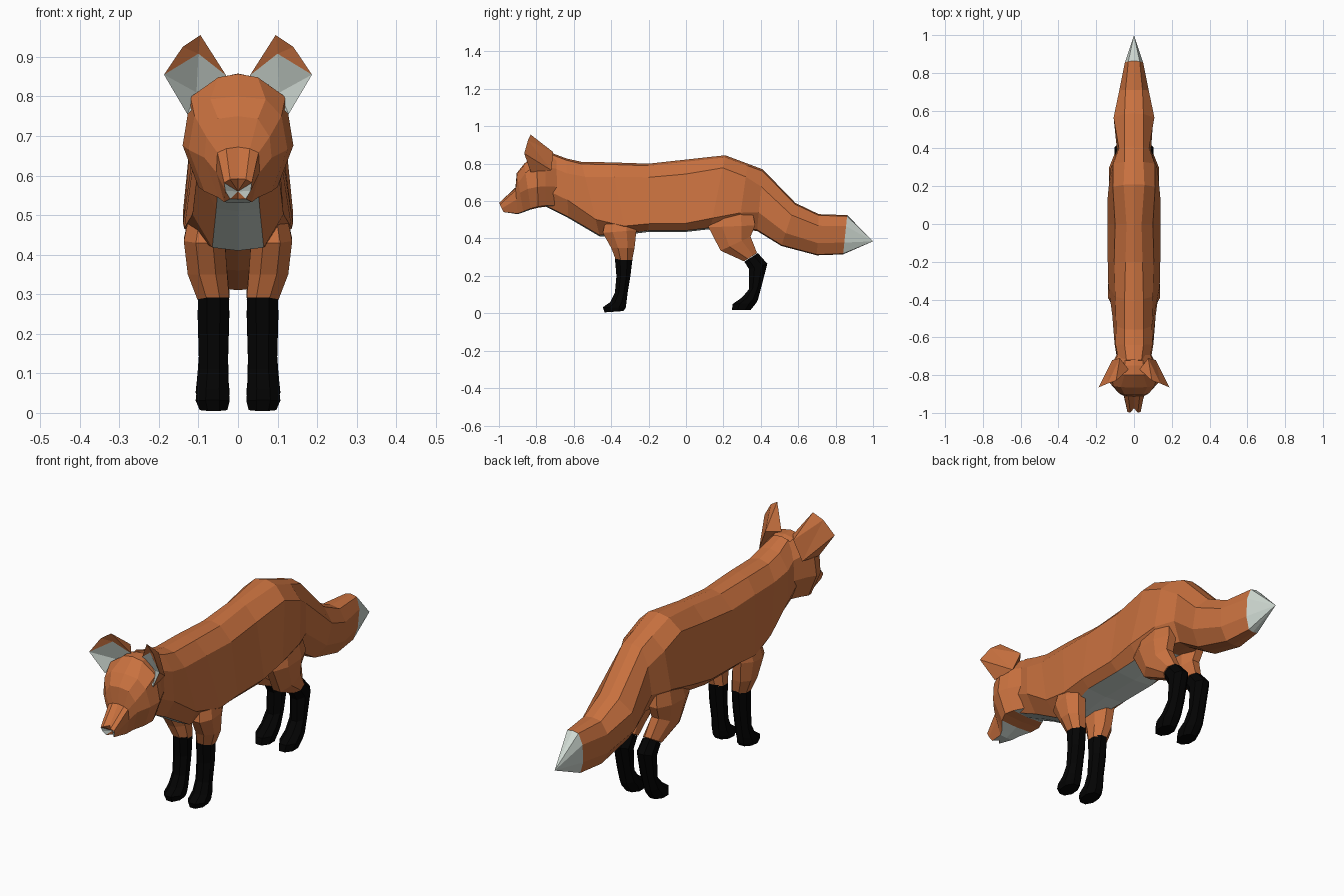
import bpy, bmesh, math

if "Cube" in bpy.data.objects:
    bpy.data.objects.remove(bpy.data.objects["Cube"])


def material(name, rgb):
    m = bpy.data.materials.new(name)
    m.diffuse_color = (*rgb, 1)
    m.use_nodes = True
    m.node_tree.nodes["Principled BSDF"].inputs["Base Color"].default_value = m.diffuse_color
    return m


ORANGE = material("orange fur", (0.585, 0.166, 0.05))
WHITE = material("white fur", (0.63, 0.70, 0.65))
BLACK = material("black fur", (0.001, 0.001, 0.001))


def make_object(name, bm, mats, mirror=False):
    bmesh.ops.recalc_face_normals(bm, faces=bm.faces)
    me = bpy.data.meshes.new(name)
    bm.to_mesh(me)
    bm.free()
    for m in mats:
        me.materials.append(m)
    ob = bpy.data.objects.new(name, me)
    bpy.context.collection.objects.link(ob)
    if mirror:
        ob.modifiers.new("Mirror", 'MIRROR').use_mirror_merge = False
    return ob


def loft(rings, tip=None):
    """Skin a row of equal point rings, capped at both ends or closed to a tip."""
    bm = bmesh.new()
    vs = [[bm.verts.new(p) for p in r] for r in rings]
    n = len(vs[0])
    for a, b in zip(vs, vs[1:]):
        for i in range(n):
            j = (i + 1) % n
            bm.faces.new((a[i], a[j], b[j], b[i]))
    bm.faces.new(vs[0])
    if tip:
        t = bm.verts.new(tip)
        for i in range(n):
            bm.faces.new((vs[-1][i], vs[-1][(i + 1) % n], t))
    else:
        bm.faces.new(vs[-1])
    bmesh.ops.recalc_face_normals(bm, faces=bm.faces)
    return bm


def body_ring(yt, zt, yb, zb, tw, wu, wl, bw, fu=0.28, fl=0.7):
    """Symmetric ten-sided section from a top and a bottom point plus four half widths."""
    half = [(0, 0), (tw, 0.03), (wu, fu), (wl, fl), (bw, 0.98), (0, 1)]
    pts = [(x, yt + (yb - yt) * t, zt + (zb - zt) * t) for x, t in half]
    return pts + [(-x, y, z) for x, y, z in pts[-2:0:-1]]


def leg_ring(yf, zf, yb, zb, x, rx):
    """Eight-sided section spanning a front and a back point."""
    pts = []
    for k in range(8):
        a = math.pi / 8 + k * math.pi / 4
        c = math.cos(a) / math.cos(math.pi / 8)
        s = math.sin(a) / math.cos(math.pi / 8)
        t = 0.5 + 0.5 * s
        pts.append((x + rx * c, yf + (yb - yf) * t, zf + (zb - zf) * t))
    return pts


# Body and tail: one skin from the neck to the tail tip
body = loft([body_ring(*r) for r in [
    (-.72, .858, -.75, .57, .04, .08, .085, .05, .25, .7),
    (-.64, .828, -.63, .51, .05, .098, .103, .055, .25, .7),
    (-.56, .81, -.46, .41, .05, .095, .115, .065, .2, .77),
    (-.40, .807, -.32, .42, .05, .10, .136, .08, .2, .88),
    (-.20, .80, -.20, .435, .045, .105, .139, .10, .2, .88),
    (.00, .822, .00, .435, .04, .10, .139, .10, .2, .88),
    (.21, .845, .13, .45, .055, .112, .139, .09, .17, .85),
    (.33, .80, .28, .45, .05, .11, .125, .07, .2, .75),
    (.41, .77, .38, .44, .05, .08, .09, .05),
    (.585, .59, .51, .36, .05, .108, .10, .05),
    (.71, .53, .70, .31, .045, .078, .075, .04),
    (.862, .525, .84, .315, .03, .048, .045, .025),
]], tip=(0, 1, .385))
for f in body.faces:
    c = f.calc_center_median()
    underside = f.normal.z < -0.4 and abs(c.x) < .06 and c.y < .22
    tail_tip = c.y > .86
    f.material_index = int(underside or tail_tip)
make_object("body_and_tail", body, [ORANGE, WHITE])

# Head and muzzle, with a notched nose and white lips
head = loft([body_ring(*r) for r in [
    (-.67, .835, -.70, .57, .04, .08, .09, .06, .25, .6),
    (-.75, .857, -.75, .57, .05, .11, .12, .085, .25, .62),
    (-.80, .857, -.79, .565, .05, .12, .14, .10, .2, .62),
    (-.865, .80, -.83, .555, .07, .11, .125, .085, .2, .55),
    (-.905, .75, -.87, .54, .05, .08, .085, .05, .25, .5),
    (-.912, .672, -.90, .53, .03, .052, .055, .035, .1, .45),
    (-1.0, .592, -.975, .54, .02, .035, .032, .02, .2, .6),
]], tip=(0, -.955, .56))
for v in head.verts:
    if abs(v.co.x) < .001 and v.co.y < -.96:
        v.co.y += .025
for f in head.faces:
    c = f.calc_center_median()
    chin = f.normal.z < -0.5 and abs(c.x) < .045 and c.z < .6 and c.y > -.95
    lips = c.y < -.95 and c.z < .57 and abs(c.x) > .009
    f.material_index = int(chin or lips)
make_object("head", head, [ORANGE, WHITE])

# Ears: cupped shells with white inner faces
P = dict(
    inner=(.03, -.77, .853), tip=(.095, -.83, .955), top=(.14, -.845, .925),
    side=(.187, -.865, .855), low=(.128, -.83, .755), back=(.075, -.71, .862),
    rear=(.115, -.72, .765), rim=(.10, -.812, .908), deep=(.105, -.78, .81))
SHELL = ["inner tip back", "tip top back", "top side rear", "top rear back",
         "side low rear", "inner back rear low",
         "inner tip rim", "tip top rim", "top side rim"]
LINING = ["rim side deep", "side low deep", "deep inner rim", "inner low deep"]
ear = bmesh.new()
V = {k: ear.verts.new(p) for k, p in P.items()}
for idx, group in enumerate((SHELL, LINING)):
    for names in group:
        ear.faces.new([V[n] for n in names.split()]).material_index = idx
make_object("ears", ear, [ORANGE, WHITE], mirror=True)

# Legs: orange upper parts and black stockings
LEGS = {
    "front_shoulders": (ORANGE, [
        (-.42, .54, -.27, .54, .07, .045),
        (-.445, .43, -.265, .445, .085, .052),
        (-.40, .35, -.275, .35, .077, .05),
        (-.375, .285, -.288, .285, .062, .04)]),
    "front_stockings": (BLACK, [
        (-.38, .292, -.286, .292, .062, .039),
        (-.372, .20, -.297, .20, .062, .038),
        (-.38, .11, -.312, .11, .062, .036),
        (-.405, .06, -.318, .06, .064, .04),
        (-.445, .032, -.322, .03, .064, .043),
        (-.435, .005, -.335, .012, .062, .035)]),
    "hind_thighs": (ORANGE, [
        (.16, .62, .34, .62, .06, .04),
        (.12, .46, .37, .47, .083, .05),
        (.185, .335, .345, .41, .077, .047),
        (.31, .278, .38, .322, .062, .04)]),
    "hind_stockings": (BLACK, [
        (.312, .276, .384, .322, .062, .037),
        (.338, .235, .435, .265, .062, .04),
        (.338, .13, .405, .15, .062, .037),
        (.30, .085, .385, .075, .064, .04),
        (.25, .05, .375, .055, .064, .043),
        (.245, .017, .345, .017, .062, .036)]),
}
for name, (mat, sections) in LEGS.items():
    make_object(name, loft([leg_ring(*s) for s in sections]), [mat], mirror=True)
